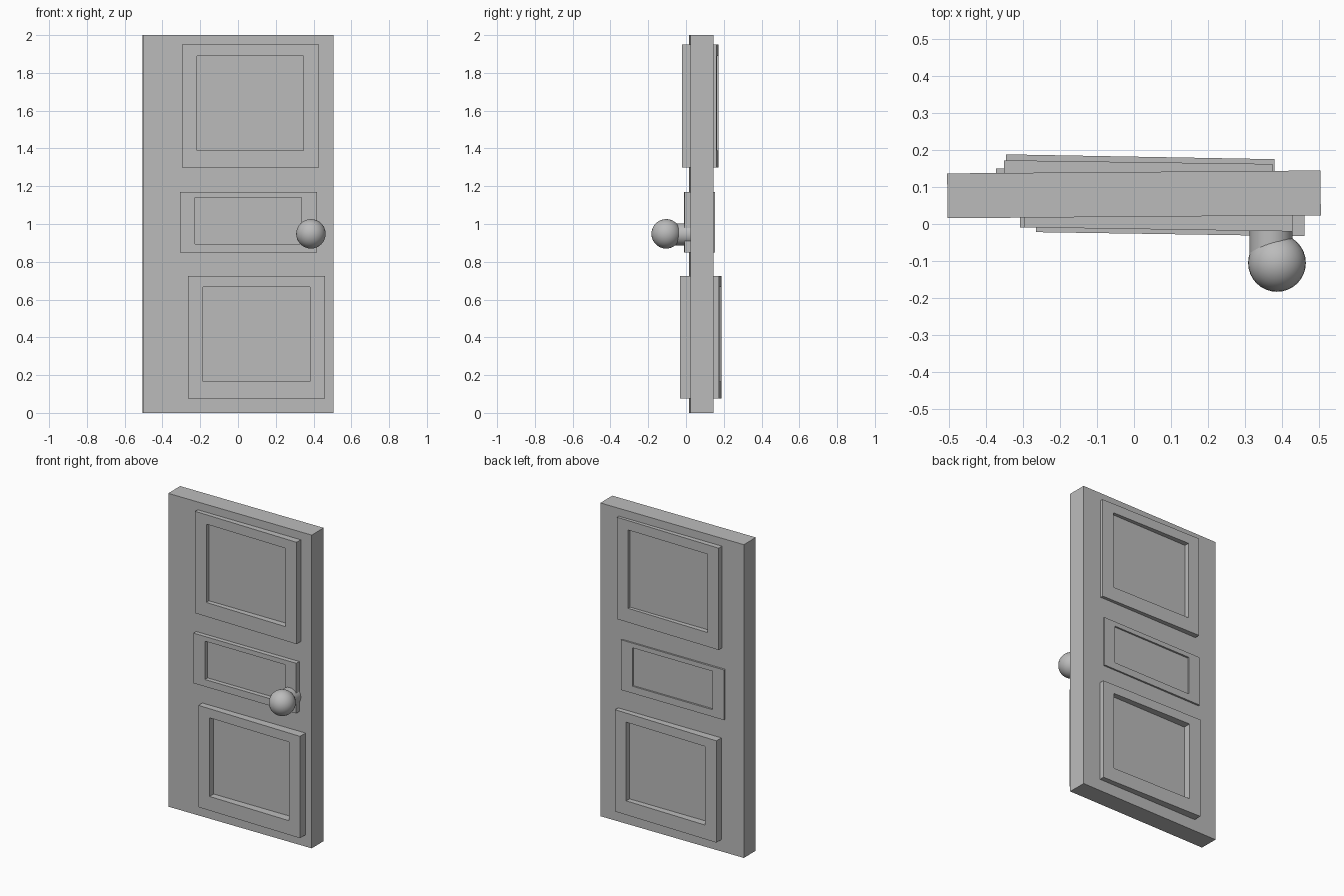
import bpy, bmesh, math
from mathutils import Matrix, Vector

default = bpy.data.objects.get("Cube")
if default:
    bpy.data.objects.remove(default, do_unlink=True)

grey = bpy.data.materials.new("plain grey")
grey.use_nodes = True
colour = (0.5, 0.5, 0.5, 1)
grey.diffuse_color = colour
grey.node_tree.nodes["Principled BSDF"].inputs["Base Color"].default_value = colour


def add_object(name, bm):
    mesh = bpy.data.meshes.new(name)
    bmesh.ops.recalc_face_normals(bm, faces=bm.faces)
    bm.to_mesh(mesh)
    bm.free()
    mesh.materials.append(grey)
    obj = bpy.data.objects.new(name, mesh)
    bpy.context.collection.objects.link(obj)
    return obj


def add_frame(name, left, right, low, high, border_x, border_low, border_high, y_left, y_right, inward):
    """Rectangular moulding whose outer face runs from y_left to y_right, sunk into the slab."""
    bm = bmesh.new()
    rings = []
    for x0, x1, z0, z1 in ((left, right, low, high),
                           (left + border_x, right - border_x, low + border_low, high - border_high)):
        rings.append([bm.verts.new((x, y_left + (y_right - y_left) * (x - left) / (right - left), z))
                      for x, z in ((x0, z0), (x1, z0), (x1, z1), (x0, z1))])
    outer, inner = rings
    faces = [bm.faces.new((outer[i], outer[(i + 1) % 4], inner[(i + 1) % 4], inner[i])) for i in range(4)]
    extruded = bmesh.ops.extrude_face_region(bm, geom=faces, use_keep_orig=True)
    moved = [v for v in extruded["geom"] if isinstance(v, bmesh.types.BMVert)]
    bmesh.ops.translate(bm, verts=moved, vec=(0, inward, 0))
    return add_object(name, bm)


# Door slab, turned very slightly about the vertical
bm = bmesh.new()
bmesh.ops.create_cube(bm, size=1, matrix=Matrix.Diagonal((1.008, 0.121, 2, 1)))
slab = add_object("door_slab", bm)
slab.location = (0, 0.08, 1)
slab.rotation_euler.z = math.radians(0.45)

# Raised mouldings: name, z range, borders, then left edge and face ends for front and back
WIDTH = 0.725
mouldings = (
    ("upper", 1.30, 1.95, 0.09, 0.06, (-0.297, -0.009, -0.020), (-0.351, 0.172, 0.162)),
    ("middle", 0.85, 1.17, 0.045, 0.03, (-0.308, -0.010, -0.008), (-0.373, 0.150, 0.153)),
    ("lower", 0.075, 0.725, 0.09, 0.058, (-0.264, -0.022, -0.033), (-0.346, 0.188, 0.175)),
)
for name, low, high, border_low, border_high, front, back in mouldings:
    for side, (left, y_left, y_right), inward in (("front", front, 0.08), ("back", back, -0.08)):
        add_frame(f"{name}_{side}_frame", left, left + WIDTH, low, high,
                  0.08, border_low, border_high, y_left, y_right, inward)

# Knob stem and round knob
bm = bmesh.new()
bmesh.ops.create_cone(bm, cap_ends=True, segments=32, radius1=0.058, radius2=0.058, depth=0.15,
                      matrix=Matrix.Translation((0.37, -0.015, 0.945)) @ Matrix.Rotation(math.pi / 2, 4, "X"))
stem = add_object("knob_stem", bm)
bm = bmesh.new()
bmesh.ops.create_uvsphere(bm, u_segments=32, v_segments=16, radius=0.078,
                          matrix=Matrix.Translation((0.386, -0.105, 0.948)))
knob = add_object("door_knob", bm)

# Smooth the round parts, keeping the stem rims sharp
for obj in (stem, knob):
    bpy.ops.object.select_all(action="DESELECT")
    obj.select_set(True)
    bpy.context.view_layer.objects.active = obj
    bpy.ops.object.shade_smooth_by_angle()
